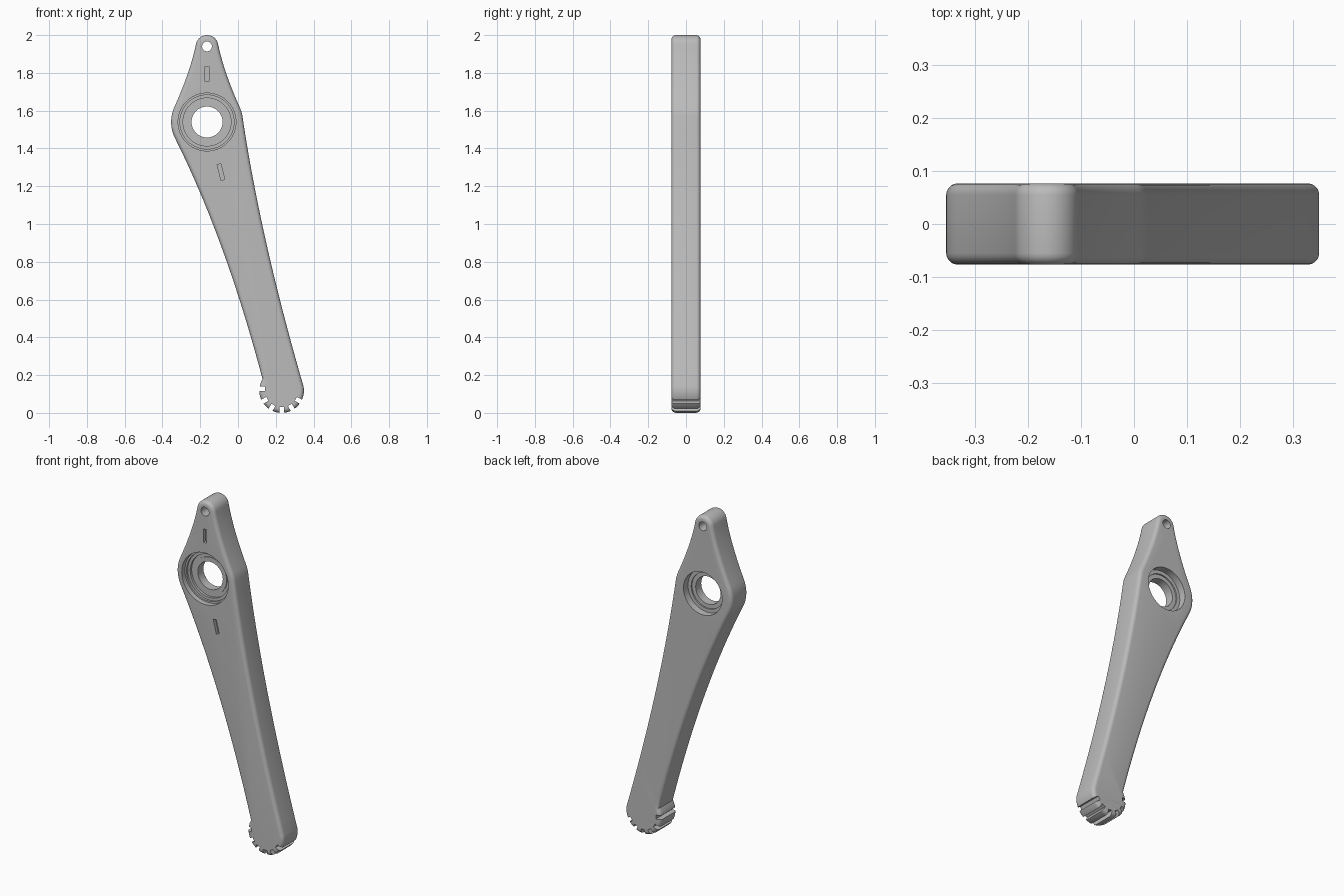
import bpy, bmesh, math
from mathutils import Vector, Matrix

if "Cube" in bpy.data.objects:
    bpy.data.objects.remove(bpy.data.objects["Cube"])

HUB, TIP, FOOT = (-0.164, 1.54), (-0.164, 1.94), (0.231, 0.118)
HALF = 0.0765

metal = bpy.data.materials.new("grey metal")
metal.diffuse_color = (0.5, 0.5, 0.5, 1)
metal.use_nodes = True
metal.node_tree.nodes["Principled BSDF"].inputs["Base Color"].default_value = metal.diffuse_color


def make(name, bm):
    bmesh.ops.recalc_face_normals(bm, faces=bm.faces)
    me = bpy.data.meshes.new(name)
    bm.to_mesh(me)
    bm.free()
    me.materials.append(metal)
    ob = bpy.data.objects.new(name, me)
    bpy.context.collection.objects.link(ob)
    return ob


def arc(c, r, a0, a1, n):
    angles = [math.radians(a0 + (a1 - a0) * i / n) for i in range(n + 1)]
    return [(c[0] + r * math.cos(a), c[1] + r * math.sin(a)) for a in angles]


def curve(p, c, q, n=20):
    # interior points of a quadratic curve
    p, c, q = Vector(p), Vector(c), Vector(q)
    ts = [i / n for i in range(1, n)]
    return [tuple(p * (1 - t) ** 2 + c * 2 * t * (1 - t) + q * t * t) for t in ts]


def lathe(name, center, profile, n=64):
    # revolve (radius, y) points around a y axis through the centre
    bm = bmesh.new()
    rings = []
    for r, y in profile:
        rings.append([bm.verts.new((x, y, z)) for x, z in arc(center, r, 0, 360, n)[:-1]])
    for a, b in zip(rings, rings[1:]):
        for i in range(n):
            j = (i + 1) % n
            bm.faces.new((a[i], a[j], b[j], b[i]))
    bm.faces.new(rings[0])
    bm.faces.new(rings[-1])
    return make(name, bm)


def box(name, center, size, angle=0):
    bm = bmesh.new()
    bmesh.ops.create_cube(bm, size=1)
    m = (Matrix.Translation(center) @ Matrix.Rotation(-angle, 4, 'Y')
         @ Matrix.Diagonal((*size, 1)))
    bmesh.ops.transform(bm, matrix=m, verts=bm.verts)
    return make(name, bm)


# Lever outline: tip, hub and foot arcs joined by hollow flanks
tip = arc(TIP, 0.06, 168, 12, 20)
hub_r = arc(HUB, 0.19, 25, 8.5, 5)
foot = arc(FOOT, 0.118, 11, -211, 48)
hub_l = arc(HUB, 0.19, 207, 156, 12)
outline = (tip + curve(tip[-1], (-0.076, 1.808), hub_r[0])
           + hub_r + curve(hub_r[-1], (0.12, 0.92), foot[0])
           + foot + curve(foot[-1], (-0.064, 0.915), hub_l[0])
           + hub_l + curve(hub_l[-1], (-0.252, 1.808), tip[0]))
bm = bmesh.new()
face = bm.faces.new([bm.verts.new((x, -HALF, z)) for x, z in outline])
ext = bmesh.ops.extrude_face_region(bm, geom=[face])
moved = [g for g in ext["geom"] if isinstance(g, bmesh.types.BMVert)]
bmesh.ops.translate(bm, verts=moved, vec=(0, 2 * HALF, 0))
lever = make("lever_arm", bm)

# Rounded rims
bevel = lever.modifiers.new("rim", 'BEVEL')
bevel.width = 0.026
bevel.segments = 5
bevel.limit_method = 'ANGLE'
bevel.angle_limit = math.radians(60)

# Stepped hub bore, deeper and wider at the front
cutters = [lathe("hub_bore", HUB, [
    (0.153, -0.2), (0.153, -0.046), (0.143, -0.046), (0.143, -0.034),
    (0.127, -0.034), (0.127, -0.02), (0.108, -0.02), (0.108, -0.026),
    (0.082, -0.026), (0.082, 0.026), (0.106, 0.026), (0.106, 0.034),
    (0.127, 0.034), (0.127, 0.2)])]
# Small hole in the tip
cutters.append(lathe("tip_hole", TIP, [(0.026, -0.2), (0.026, 0.2)], 32))
# Narrow front slots above and below the hub
cutters.append(box("upper_slot", (-0.164, -HALF, 1.795), (0.02, 0.04, 0.08)))
cutters.append(box("lower_slot", (-0.09, -HALF, 1.275), (0.02, 0.04, 0.085),
                   math.radians(14)))
# Radial notches around the foot
for k in range(180, 331, 30):
    a = math.radians(k)
    c = (FOOT[0] + 0.12 * math.cos(a), 0, FOOT[1] + 0.12 * math.sin(a) + (0.01 if k == 180 else 0))
    cutters.append(box("foot_notch", c, (0.066, 0.4, 0.024), a))

for cut in cutters:
    cut.hide_render = True
    mod = lever.modifiers.new(cut.name, 'BOOLEAN')
    mod.operation = 'DIFFERENCE'
    mod.solver = 'EXACT'
    mod.object = cut

# Bake the cuts and drop the helpers
bpy.context.view_layer.update()
dg = bpy.context.evaluated_depsgraph_get()
baked = bpy.data.meshes.new_from_object(lever.evaluated_get(dg))
lever.modifiers.clear()
lever.data = baked
for cut in cutters:
    bpy.data.objects.remove(cut)

bpy.ops.object.select_all(action='DESELECT')
lever.select_set(True)
bpy.context.view_layer.objects.active = lever
bpy.ops.object.shade_smooth_by_angle(angle=math.radians(30))
